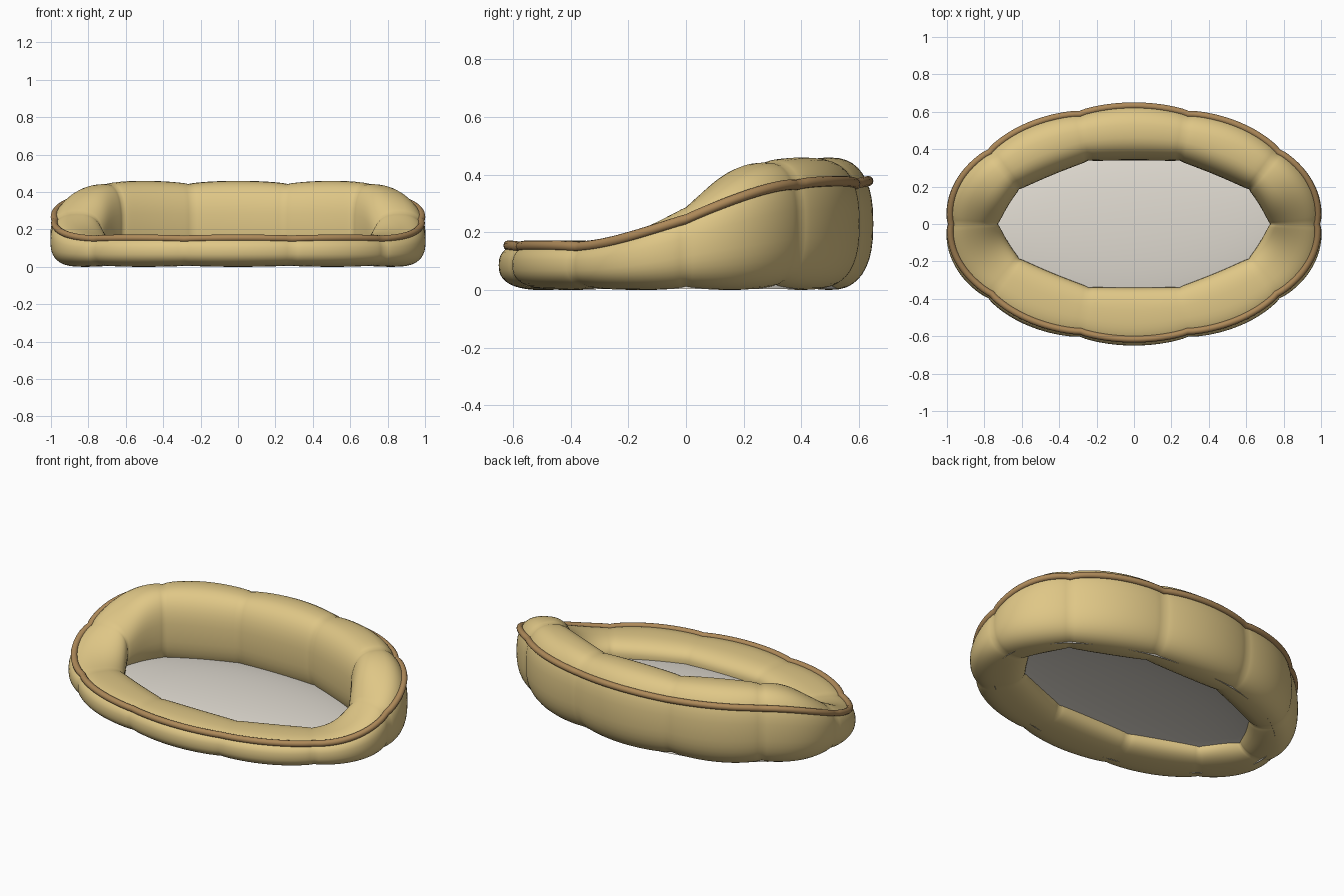
import bpy, bmesh
from math import sin, cos, pi, hypot, copysign

if "Cube" in bpy.data.objects:
    bpy.data.objects.remove(bpy.data.objects["Cube"])

A, B = 0.862, 0.495      # centre-line ellipse of the bolster
PUFFS = 10               # stuffed segments around the ring
N = 2.5                  # squareness of the bolster section


def material(name, rgb):
    m = bpy.data.materials.new(name)
    m.diffuse_color = (*rgb, 1)
    m.use_nodes = True
    m.node_tree.nodes["Principled BSDF"].inputs["Base Color"].default_value = m.diffuse_color
    return m


def height(t):
    # low front lip easing up to the tall back
    u = min(1, max(0, (B * sin(t) + 0.28) / 0.61))
    return 0.172 + 0.288 * u * u * (3 - 2 * u)


def frame(t):
    # centre, outward normal and puffiness at angle t
    nx, ny = B * cos(t), A * sin(t)
    l = hypot(nx, ny)
    return A * cos(t), B * sin(t), nx / l, ny / l, abs(sin(PUFFS / 2 * t)) ** 0.65


def half_sizes(t, s):
    return 0.133 + 0.022 * s, height(t) / 2 * (0.925 + 0.075 * s)


def sgn_pow(v, p):
    return copysign(abs(v) ** p, v)


def bolster_point(t, p):
    x, y, nx, ny, s = frame(t)
    w, h = half_sizes(t, s)
    r = w * sgn_pow(cos(p), 2 / N)
    return x + nx * r, y + ny * r, height(t) / 2 + h * sgn_pow(sin(p), 2 / N)


def piping_point(t, p):
    x, y, nx, ny, s = frame(t)
    w, h = half_sizes(t, s)
    v = (0.018 + 0.776 * height(t) - height(t) / 2) / (height(t) / 2)
    r = w * (1 - v ** N) ** (1 / N) + 0.004 + 0.018 * cos(p)
    return x + nx * r, y + ny * r, height(t) / 2 + h * v + 0.003 + 0.018 * sin(p)


def ring(name, fn, nt, npf, mat):
    # closed tube swept round the oval
    bm = bmesh.new()
    rows = [[bm.verts.new(fn(2 * pi * i / nt, 2 * pi * j / npf)) for j in range(npf)]
            for i in range(nt)]
    for i in range(nt):
        a, b = rows[i], rows[(i + 1) % nt]
        for j in range(npf):
            k = (j + 1) % npf
            bm.faces.new((a[j], b[j], b[k], a[k]))
    return finish(name, bm, mat)


def finish(name, bm, mat):
    bmesh.ops.recalc_face_normals(bm, faces=bm.faces)
    for f in bm.faces:
        f.smooth = True
    me = bpy.data.meshes.new(name)
    bm.to_mesh(me)
    bm.free()
    me.materials.append(mat)
    ob = bpy.data.objects.new(name, me)
    bpy.context.collection.objects.link(ob)
    return ob


# puffy bolster wall and the cord sewn round its outer edge
ring("bolster", bolster_point, 200, 40, material("tan_fabric", (0.74, 0.57, 0.24)))
ring("piping", piping_point, 200, 12, material("brown_cord", (0.42, 0.25, 0.10)))

# shallow domed cushion, open underneath, rim tucked below the bolster
bm = bmesh.new()
bmesh.ops.create_uvsphere(bm, u_segments=64, v_segments=24, radius=1)
bmesh.ops.delete(bm, geom=[v for v in bm.verts if v.co.z < -0.001], context='VERTS')
for v in bm.verts:
    v.co = (v.co.x * 0.89, v.co.y * 0.53, 0.004 + max(0, v.co.z) * 0.11)
finish("cushion", bm, material("pale_fabric", (0.76, 0.72, 0.65)))
